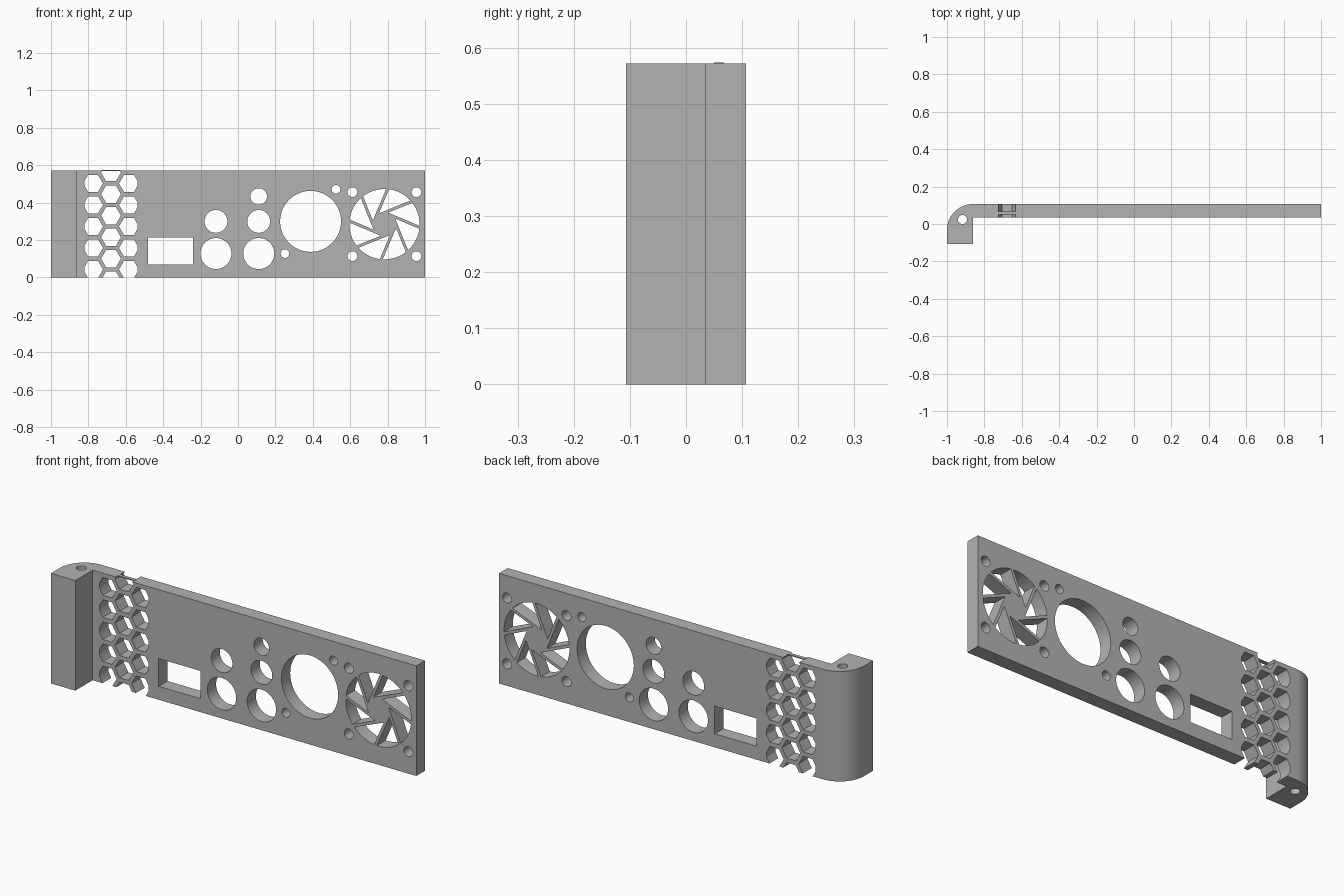
import bpy, bmesh
from math import pi, cos, sin, acos, radians

H = 0.572                       # panel height
BACK, FRONT, FOOT = 0.107, 0.035, -0.107

if "Cube" in bpy.data.objects:
    bpy.data.objects.remove(bpy.data.objects["Cube"])

grey = bpy.data.materials.new("plain_grey")
grey.use_nodes = True
GREY = (0.45, 0.45, 0.45, 1)
grey.diffuse_color = GREY
grey.node_tree.nodes["Principled BSDF"].inputs["Base Color"].default_value = GREY


def prism(bm, start, end):
    """Closed prism between two matching outlines."""
    a = [bm.verts.new(p) for p in start]
    b = [bm.verts.new(p) for p in end]
    bm.faces.new(a)
    bm.faces.new(b[::-1])
    for i in range(len(a)):
        j = (i + 1) % len(a)
        bm.faces.new((a[j], a[i], b[i], b[j]))


def upright(bm, pts, z0, z1):
    prism(bm, [(x, y, z0) for x, y in pts], [(x, y, z1) for x, y in pts])


def through(bm, pts):
    prism(bm, [(x, -0.03, z) for x, z in pts], [(x, 0.2, z) for x, z in pts])


def arc(cx, cy, r, a0, a1, n):
    return [(cx + r * cos(a0 + (a1 - a0) * i / n),
             cy + r * sin(a0 + (a1 - a0) * i / n)) for i in range(n + 1)]


def circle(cx, cy, r, n=48):
    return arc(cx, cy, r, 0, 2 * pi, n)[:-1]


def finish(bm, name):
    bmesh.ops.recalc_face_normals(bm, faces=bm.faces)
    mesh = bpy.data.meshes.new(name)
    bm.to_mesh(mesh)
    bm.free()
    mesh.materials.append(grey)
    ob = bpy.data.objects.new(name, mesh)
    bpy.context.collection.objects.link(ob)
    return ob


# Panel with rounded corner post, as one extruded profile
R = 0.14
bm = bmesh.new()
upright(bm, [(1, FRONT), (1, BACK)]
        + arc(-1 + R, BACK - R, R, pi / 2, pi, 20)
        + [(-1, FOOT), (-1 + R, FOOT), (-1 + R, FRONT)], 0, H)
panel = finish(bm, "panel")

cut = bmesh.new()

# Honeycomb vent: outer columns have their outer tips trimmed
PITCH, HEX, TRIM = 0.115, 0.053, 0.008
for col, cx in enumerate((-0.775, -0.679, -0.583)):
    side = col - 1
    rows = 5 if side else 6
    z0 = 0.043 if side else 0.043 - PITCH / 2
    for row in range(rows):
        pts = []
        for i in range(6):
            x, z = HEX * cos(i * pi / 3), HEX * sin(i * pi / 3)
            if side * x > HEX * 0.9:
                dz = TRIM * 3 ** 0.5 * side
                pts += [(x - side * TRIM, -dz), (x - side * TRIM, dz)]
            else:
                pts.append((x, z))
        through(cut, [(cx + x, z0 + row * PITCH + z) for x, z in pts])

# Rectangular socket
through(cut, [(-0.48, 0.07), (-0.24, 0.07), (-0.24, 0.214), (-0.48, 0.214)])

# Round sockets, large opening and its screw holes
for x, z, r in ((-0.118, 0.3, 0.061), (-0.118, 0.128, 0.083),
                (0.111, 0.433, 0.044), (0.111, 0.3, 0.061), (0.111, 0.128, 0.083),
                (0.388, 0.3, 0.163), (0.524, 0.472, 0.023), (0.251, 0.128, 0.023)):
    through(cut, circle(x, z, r))

# Fan grille: openings between eight tangential blades around a hub
FX, FZ, FR, HUB, BLADE = 0.783, 0.285, 0.188, 0.065, 0.015
STEP = pi / 4
for k in range(8):
    phi = radians(112) + k * STEP
    u = (HUB * cos(STEP) - HUB + BLADE) / sin(STEP)
    apex = (FX + HUB * cos(phi) + u * sin(phi),
            FZ + HUB * sin(phi) - u * cos(phi))
    rim = arc(FX, FZ, FR, phi - acos(HUB / FR),
              phi + STEP - acos((HUB - BLADE) / FR), 8)
    through(cut, [apex] + rim)
for sx in (-1, 1):
    for sz in (-1, 1):
        through(cut, circle(FX + sx * 0.171, FZ + sz * 0.171, 0.026, 32))

# Vertical screw hole through the corner post
upright(cut, circle(-0.917, 0.024, 0.024, 32), -0.1, H + 0.1)

cutter = finish(cut, "cutter")
cutter.hide_render = True
mod = panel.modifiers.new("openings", "BOOLEAN")
mod.operation = "DIFFERENCE"
mod.solver = "EXACT"
mod.object = cutter
bpy.context.view_layer.objects.active = panel
panel.select_set(True)
bpy.ops.object.modifier_apply(modifier=mod.name)
bpy.data.objects.remove(cutter)
bpy.ops.object.shade_smooth_by_angle(angle=radians(30))

# Thin strip bridging the notch in the top edge
bm = bmesh.new()
upright(bm, [(-0.73, 0.05), (-0.63, 0.05), (-0.63, 0.068), (-0.73, 0.068)],
        H - 0.003, H + 0.002)
finish(bm, "vent_bridge")
